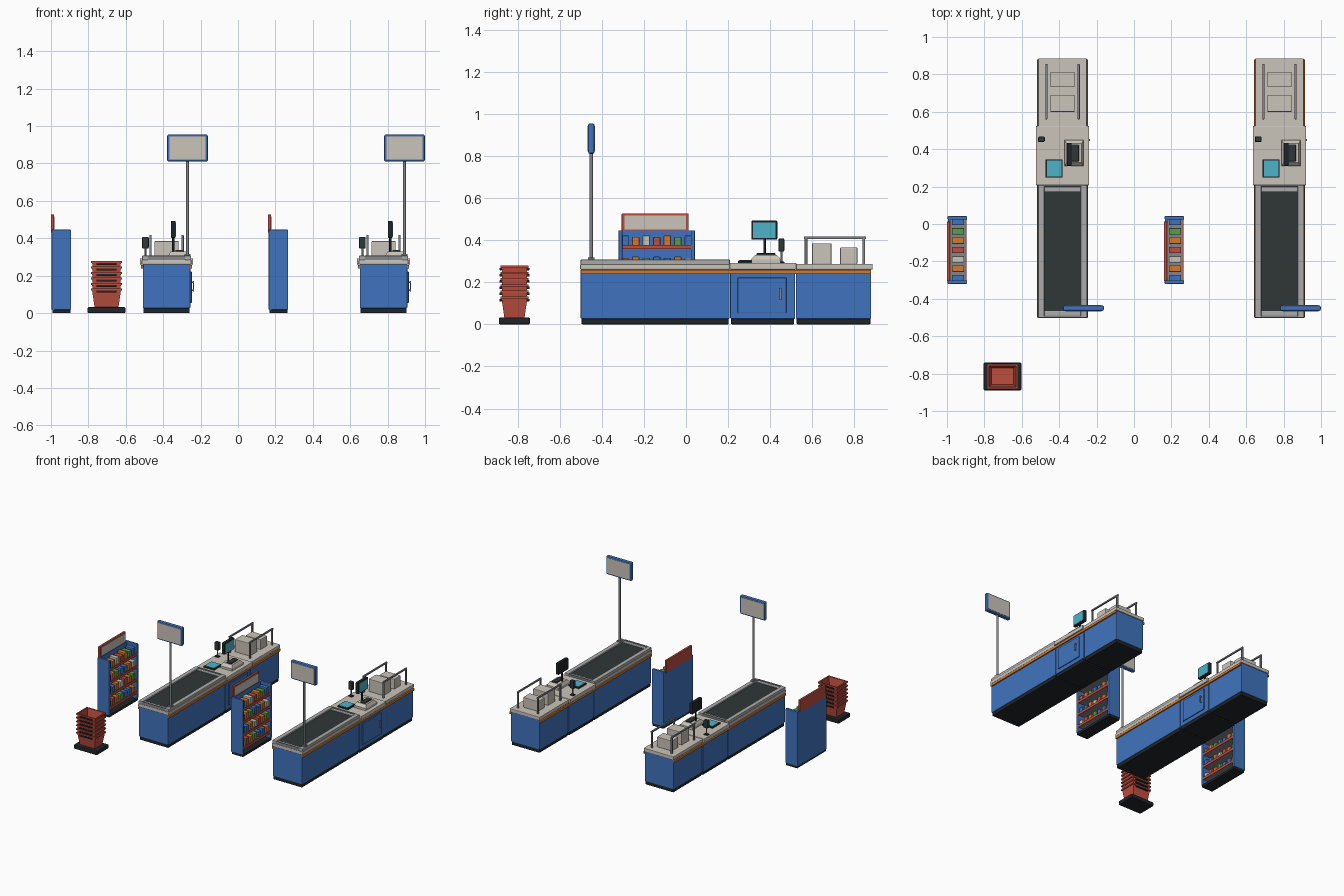
import bpy, bmesh

default_cube = bpy.data.objects.get("Cube")
if default_cube:
    bpy.data.objects.remove(default_cube, do_unlink=True)


def make_material(name, hex_code):
    channels = [int(hex_code[i:i + 2], 16) / 255 for i in (0, 2, 4)]
    linear = [c / 12.92 if c < .04 else ((c + .055) / 1.055) ** 2.4 for c in channels]
    material = bpy.data.materials.new(name)
    material.use_nodes = True
    material.diffuse_color = (*linear, 1)
    shader = material.node_tree.nodes["Principled BSDF"]
    shader.inputs["Base Color"].default_value = (*linear, 1)
    shader.inputs["Roughness"].default_value = .7
    return material


blue = make_material("blue panel", "4074BF")
black = make_material("black plastic", "212527")
rubber = make_material("dark belt rubber", "2F3736")
steel = make_material("steel grey", "84868A")
pale_steel = make_material("pale steel", "ABABAB")
cream = make_material("warm cream", "CBC5BA")
orange = make_material("orange trim", "D27A30")
red = make_material("basket red", "BE4E3F")
teal = make_material("teal glass", "4DB4CA")
green = make_material("green carton", "5A9E4C")


def finish(bm, name, material, bevel):
    bmesh.ops.recalc_face_normals(bm, faces=bm.faces)
    mesh = bpy.data.meshes.new(name)
    bm.to_mesh(mesh)
    bm.free()
    mesh.materials.append(material)
    obj = bpy.data.objects.new(name, mesh)
    bpy.context.collection.objects.link(obj)
    if bevel:
        mod = obj.modifiers.new("soft edges", "BEVEL")
        mod.width = bevel
        mod.segments = 2
    return obj


def box(name, xs, ys, zs, material, bevel=.0):
    """Box between the low and high limits on each axis."""
    bm = bmesh.new()
    bmesh.ops.create_cube(bm, size=1)
    for v in bm.verts:
        v.co = [(lo + hi) / 2 + c * (hi - lo) for c, (lo, hi) in zip(v.co, (xs, ys, zs))]
    return finish(bm, name, material, bevel)


def around(centre, half):
    return (centre - half, centre + half)


def post(name, x, y, zs, radius, material):
    bm = bmesh.new()
    bmesh.ops.create_cone(bm, cap_ends=True, segments=16, radius1=radius,
                          radius2=radius, depth=zs[1] - zs[0])
    bmesh.ops.translate(bm, verts=bm.verts, vec=(x, y, sum(zs) / 2))
    obj = finish(bm, name, material, 0)
    for face in obj.data.polygons:
        face.use_smooth = abs(face.normal.z) < .5
    return obj


def rect_loft(name, x, y, rings, material):
    """Skin rectangular rings given as half width, half depth, height."""
    bm = bmesh.new()
    loops = []
    for hx, hy, z in rings:
        corners = ((-hx, -hy), (hx, -hy), (hx, hy), (-hx, hy))
        loops.append([bm.verts.new((x + a, y + b, z)) for a, b in corners])
    for low, high in zip(loops, loops[1:]):
        for i in range(4):
            j = (i + 1) % 4
            bm.faces.new((low[i], low[j], high[j], high[i]))
    bm.faces.new(loops[0])
    bm.faces.new(loops[-1])
    return finish(bm, name, material, 0)


def counter(cx):
    # Three cabinets, each with a plinth, a body and a worktop
    cabinets = (("belt", -.5, .207, .13, .133, .285),
                ("till", .21, .518, .13, .142, .292),
                ("bagging", .522, .88, .127, .13, .287))
    for name, y0, y1, half, top_half, top in cabinets:
        box(name + "_plinth", around(cx, half - .006), (y0 + .004, y1 - .004), (0, .03), black, .004)
        box(name + "_cabinet", around(cx, half - .003), (y0, y1), (.026, .262), blue, .004)
        box(name + "_worktop", around(cx, top_half), (y0 - .003, y1 + .006), (.26, top), cream, .004)
    for side in (-1, 1):
        box("trim_strip", around(cx + side * .13, .006), (-.5, .88), (.239, .258), orange, .002)

    # Conveyor with side rails and end rollers
    box("conveyor_belt", around(cx, .097), (-.465, .175), (.28, .296), rubber)
    for side in (-1, 1):
        box("conveyor_rail", around(cx + side * .114, .017), (-.5, .208), (.283, .307), pale_steel, .004)
    for y in (-.478, .187):
        box("conveyor_end", around(cx, .098), around(y, .014), (.283, .301), pale_steel, .004)
    for y in (-.496, .204):
        box("conveyor_cap", around(cx, .1), around(y, .005), (.283, .307), steel, .002)

    # Cabinet door and handle on the cashier side
    box("door_panel", (cx + .126, cx + .135), (.245, .477), (.055, .222), blue, .003)
    box("door_handle", (cx + .142, cx + .148), around(.449, .005), (.115, .172), steel, .002)
    for z in (.122, .165):
        box("handle_stem", (cx + .133, cx + .145), around(.449, .004), around(z, .004), steel)

    # Scanner window
    box("scanner_frame", around(cx - .045, .046), around(.297, .049), (.29, .302), black, .002)
    box("scanner_glass", around(cx - .045, .039), around(.297, .042), (.3, .305), teal)

    # Cash register, keypad and screen
    rect_loft("register_base", cx + .062, .38,
              ((.051, .07, .29), (.051, .07, .309), (.04, .05, .33)), cream)
    box("register_keypad", around(cx + .067, .02), around(.38, .045), (.325, .338), rubber, .003)
    post("screen_stem", cx + .036, .373, (.325, .41), .006, black)
    box("screen_case", around(cx + .036, .013), around(.372, .062), (.402, .493), black, .006)
    box("screen_glass", (cx + .047, cx + .051), around(.372, .054), (.411, .484), teal)

    # Card reader on a short stem
    box("reader_foot", around(cx - .113, .016), around(.453, .014), (.288, .298), black, .003)
    post("reader_stem", cx - .113, .453, (.29, .36), .005, steel)
    box("card_reader", around(cx - .113, .018), around(.453, .014), (.345, .408), rubber, .006)

    # Bagging rails and parcels
    for side in (-1, 1):
        rail_x = around(cx + side * .086, .006)
        box("bagging_rail", rail_x, (.56, .855), (.405, .417), steel, .002)
        for y in (.57, .845):
            box("bagging_rail_post", rail_x, around(y, .006), (.28, .41), steel, .002)
    for y, half, top in ((.645, .046, .385), (.773, .041, .365)):
        box("parcel", around(cx, .065), around(y, half), (.285, top), cream, .004)

    # Lane sign on a tall pole
    px, py = cx + .112, -.45
    box("pole_foot", around(px, .016), around(py, .016), (.305, .317), steel, .003)
    post("sign_pole", px, py, (.305, .83), .008, steel)
    box("sign_frame", around(px, .109), around(py, .015), (.81, .955), blue, .009)
    box("sign_face", around(px, .097), around(py, .017), (.822, .943), cream)


def display_rack(x):
    # Blue shell open toward +x, with a header board along the back
    front, y0, y1 = x + .107, -.32, .042
    box("rack_plinth", (x + .008, front - .002), (y0 + .003, y1 - .003), (0, .02), black, .003)
    box("rack_back", (x + .005, x + .02), (y0, y1), (.018, .445), blue)
    for y in (y0 + .009, y1 - .009):
        box("rack_side", (x + .004, front), around(y, .009), (.018, .446), blue, .003)
    box("header_board", (x, x + .017), (-.306, .013), (.43, .527), red, .004)
    box("header_panel", (x + .012, x + .02), (-.292, -.001), (.451, .517), cream)

    # Four stocked shelves with red price lips
    stock = (blue, orange, cream, red, orange, green, blue)
    for row in range(4):
        z = .365 - row * .1
        box("shelf_board", (x + .015, front - .006), (y0 + .01, y1 - .01), (z - .007, z + .007), steel)
        box("price_lip", (front - .009, front - .002), (y0 + .016, y1 - .016), (z - .008, z + .012), red)
        for i in range(7):
            height = .05 - .006 * ((i + row) % 2)
            box("carton", (x + .027, x + .092), around(-.289 + i * .05, .017),
                (z + .006, z + .006 + height), stock[(i + row * 3) % 7], .003)


def basket_stack(x, y):
    # Wheeled base plate with six nested hollow baskets
    box("basket_base", around(x, .101), around(y, .074), (0, .032), black, .006)
    for level in range(6):
        z = .033 + level * .0295
        rim = z + .098
        rect_loft("basket", x, y, (
            (.064, .048, z), (.077, .061, rim - .01), (.084, .067, rim - .01),
            (.084, .067, rim), (.073, .057, rim), (.06, .044, z + .006)), red)
        for side in (-1, 1):
            box("basket_handle", around(x, .054), around(y + side * .065, .006),
                around(rim - .016, .006), black, .002)


for lane_shift in (0, 1.16):
    counter(-.382 + lane_shift)
    display_rack(-1 + lane_shift)
basket_stack(-.703, -.815)
